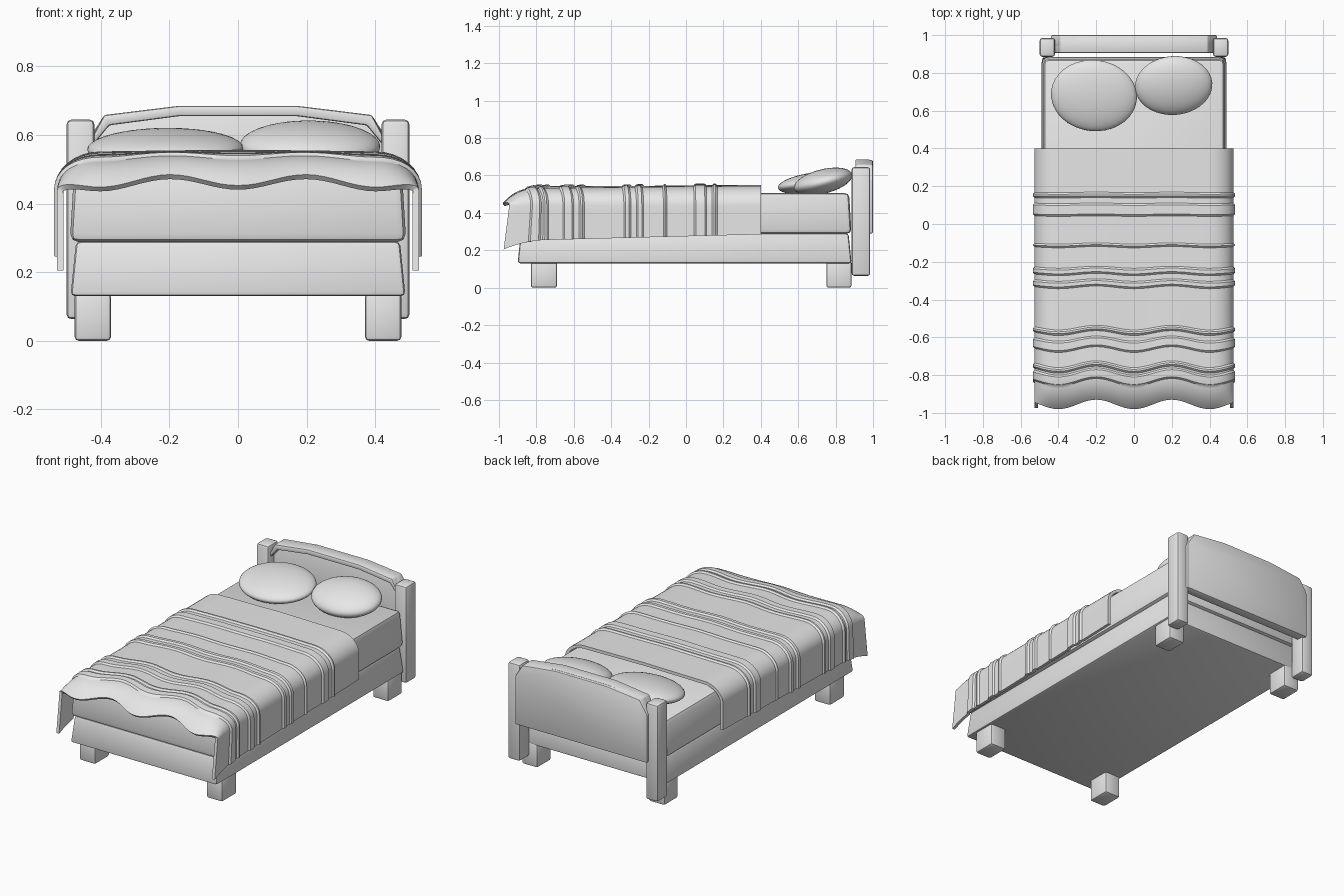
import bpy, bmesh, math

cube = bpy.data.objects.get("Cube")
if cube:
    bpy.data.objects.remove(cube, do_unlink=True)

grey = bpy.data.materials.new("plain_grey")
grey.use_nodes = True
grey.diffuse_color = (0.8, 0.8, 0.8, 1)
grey.node_tree.nodes["Principled BSDF"].inputs["Base Color"].default_value = (0.8, 0.8, 0.8, 1)


def finish(name, bm, bevel=0, thickness=0):
    """Turn a bmesh into a finished, softly shaded object."""
    bmesh.ops.recalc_face_normals(bm, faces=bm.faces)
    mesh = bpy.data.meshes.new(name)
    bm.to_mesh(mesh)
    bm.free()
    mesh.materials.append(grey)
    ob = bpy.data.objects.new(name, mesh)
    bpy.context.collection.objects.link(ob)
    bpy.ops.object.select_all(action='DESELECT')
    ob.select_set(True)
    bpy.context.view_layer.objects.active = ob
    if bevel:
        mod = ob.modifiers.new("soft_edges", 'BEVEL')
        mod.width, mod.segments = bevel, 2
        bpy.ops.object.modifier_apply(modifier=mod.name)
    if thickness:
        mod = ob.modifiers.new("cloth_thickness", 'SOLIDIFY')
        mod.thickness, mod.offset = thickness, -1
        bpy.ops.object.modifier_apply(modifier=mod.name)
    bpy.ops.object.shade_smooth_by_angle(angle=math.radians(35))
    return ob


def box(name, x, y, z, bevel, taper=0):
    """Box from ranges; the top is drawn in by taper on all sides."""
    bm = bmesh.new()
    bmesh.ops.create_cube(bm, size=1)
    for v in bm.verts:
        inset = taper if v.co.z > 0 else 0
        v.co = [r[0] + i if c < 0 else r[1] - i
                for r, c, i in zip((x, y, z), v.co, (inset, inset, 0))]
    return finish(name, bm, bevel)


def slab(name, half, y0, y1, bevel):
    """Extrude a mirrored half outline, given in x and z, along y."""
    outline = half + [(-x, z) for x, z in reversed(half)]
    bm = bmesh.new()
    face = bm.faces.new([bm.verts.new((x, y0, z)) for x, z in outline])
    ext = bmesh.ops.extrude_face_region(bm, geom=[face])
    for v in ext["geom"]:
        if isinstance(v, bmesh.types.BMVert):
            v.co.y = y1
    return finish(name, bm, bevel)


# Frame and mattress
box("bed_frame", (-0.488, 0.488), (-0.9, 0.885), (0.13, 0.29), 0.014, 0.016)
box("mattress", (-0.49, 0.49), (-0.9, 0.885), (0.288, 0.507), 0.025, 0.013)

# Legs and headboard posts
for side, s in (("left", 1), ("right", -1)):
    leg_x = sorted((s * 0.37, s * 0.476))
    box(f"front_leg_{side}", leg_x, (-0.83, -0.69), (0, 0.14), 0.012)
    box(f"back_leg_{side}", leg_x, (0.75, 0.885), (0, 0.14), 0.012)
    box(f"headboard_post_{side}", sorted((s * 0.418, s * 0.5)),
        (0.885, 0.985), (0.063, 0.645), 0.015)

# Arched headboard with a raised rim on its upper front
slab("headboard_panel", [(0.44, 0.29), (0.44, 0.58), (0.39, 0.658), (0.17, 0.682)],
     0.94, 1.0, 0.008)
rim_outer = [(0.435, 0.575), (0.39, 0.658), (0.17, 0.685)]
rim_inner = [(0.17, 0.655), (0.375, 0.628), (0.418, 0.575)]
bm = bmesh.new()
loop = (rim_outer + [(-x, z) for x, z in reversed(rim_outer)]
        + [(-x, z) for x, z in reversed(rim_inner)] + rim_inner)
face = bm.faces.new([bm.verts.new((x, 0.905, z)) for x, z in loop])
for v in bmesh.ops.extrude_face_region(bm, geom=[face])["geom"]:
    if isinstance(v, bmesh.types.BMVert):
        v.co.y = 0.985
finish("headboard_rim", bm, 0.007)


# Pillows, leaning back on the headboard
def pillow(name, place, size, tilt, yaw):
    bm = bmesh.new()
    bmesh.ops.create_uvsphere(bm, u_segments=36, v_segments=20, radius=1)
    ob = finish(name, bm)
    ob.location, ob.scale = place, size
    ob.rotation_euler = (math.radians(tilt), 0, math.radians(yaw))


pillow("pillow_left", (0.21, 0.733, 0.568), (0.205, 0.16, 0.065), 14, 4)
pillow("pillow_right", (-0.212, 0.68, 0.56), (0.228, 0.19, 0.055), 8, -6)

# Blanket: cross-section of hanging sides, rounded shoulders and a flat top
FOLDS = [(0.14, 0.16), (0.05, 0.1), (-0.12, -0.11), (-0.26, -0.23), (-0.33, -0.3),
         (-0.57, -0.55), (-0.66, -0.61), (-0.77, -0.75), (-0.83, -0.79)]
half = [(0.527, None, 0, i / 6) for i in range(6, 0, -1)]      # x, z, rise, hang
for i in range(9):
    a = math.pi / 2 * i / 8
    half.append((0.40 + 0.127 * math.cos(a), 0.44 + 0.105 * math.sin(a), math.sin(a), 0))
half += [(0.4 * i / 16, 0.55 - 0.005 * i / 16, 1, 0) for i in range(15, -1, -1)]
section = [(1, p) for p in half] + [(-1, p) for p in reversed(half[:-1])]

bm = bmesh.new()
ROWS = 140
grid = []
for r in range(ROWS + 1):
    t = r / ROWS
    flat_y = 0.4 - 1.355 * t
    foot = max(0, (t - 0.85) / 0.15)
    fold = 0.009 if any(a <= flat_y <= b for a, b in FOLDS) else 0
    row = []
    for s, (x, z, rise, hang) in section:
        wave = math.cos(2 * math.pi * x / 0.4)
        hem = 0.285 - 0.035 * t - 0.045 * foot ** 2
        if z is None:
            z = 0.44 + (hem - 0.44) * hang
        z += rise * (fold - 0.01 * t - 0.07 * foot ** 3
                     - wave * (0.005 * t * t + 0.012 * foot ** 2))
        y = flat_y - 0.025 * wave * t * t - 0.03 * hang * foot
        out = x + fold * math.sqrt(1 - rise * rise)
        row.append(bm.verts.new((s * out, y, z)))
    grid.append(row)
for a, b in zip(grid, grid[1:]):
    for i in range(len(a) - 1):
        bm.faces.new((a[i], a[i + 1], b[i + 1], b[i]))
blanket = finish("blanket", bm, thickness=0.018)
